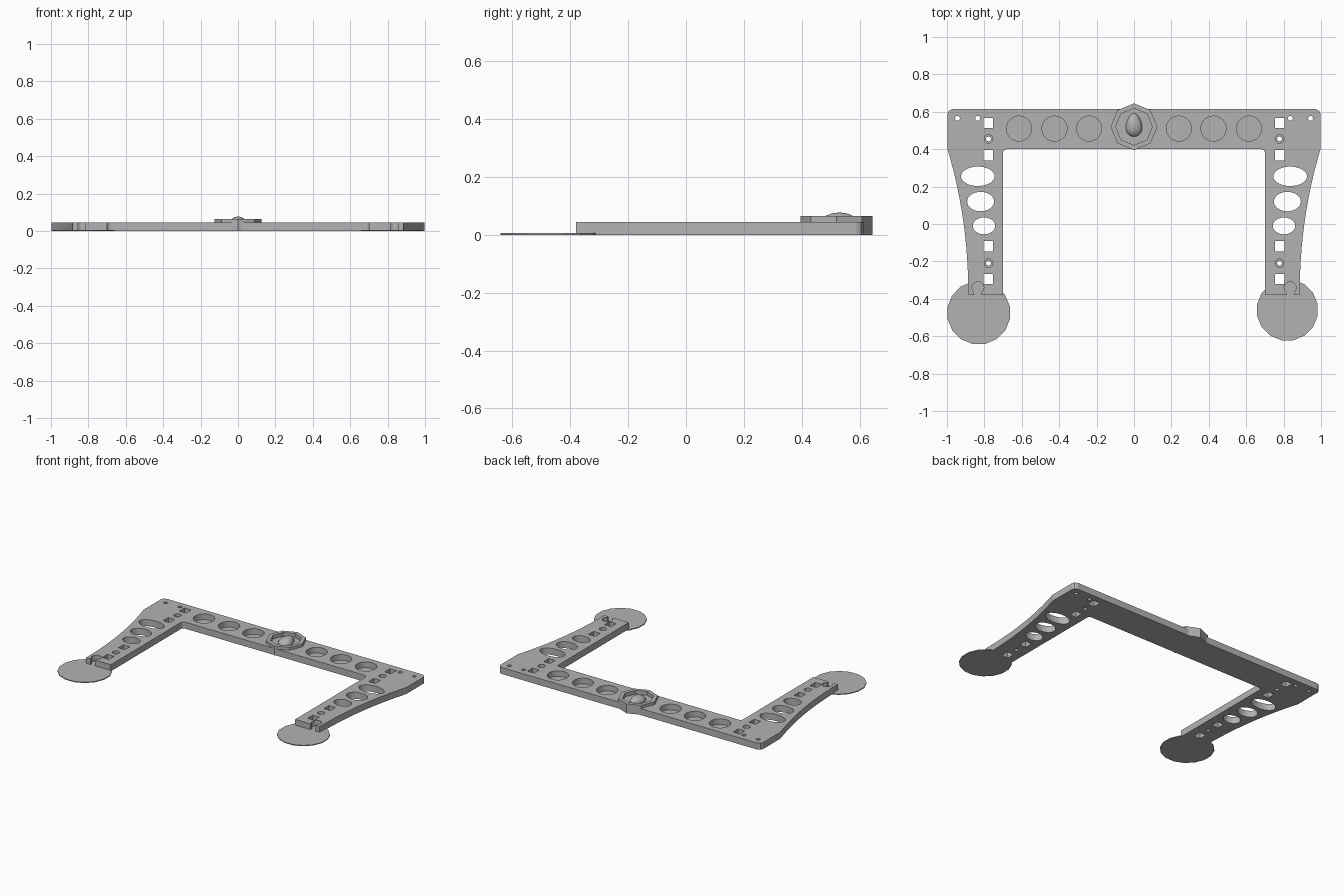
import bpy, bmesh, math

cube = bpy.data.objects.get("Cube")
if cube:
    bpy.data.objects.remove(cube, do_unlink=True)

grey = bpy.data.materials.new("plain_grey")
grey.use_nodes = True
colour = (0.45, 0.45, 0.45, 1)
grey.diffuse_color = colour
grey.node_tree.nodes["Principled BSDF"].inputs["Base Color"].default_value = colour


def prism(bm, points, z0, z1):
    """Extrude a flat outline from z0 to z1."""
    face = bm.faces.new([bm.verts.new((x, y, z0)) for x, y in points])
    up = bmesh.ops.extrude_face_region(bm, geom=[face])["geom"]
    bmesh.ops.translate(bm, vec=(0, 0, z1 - z0),
                        verts=[v for v in up if isinstance(v, bmesh.types.BMVert)])


def oval(x, y, rx, ry, n=32, start=0.0):
    return [(x + rx * math.cos(start + math.tau * i / n),
             y + ry * math.sin(start + math.tau * i / n)) for i in range(n)]


def box(x, y, w, h):
    return [(x - w, y - h), (x + w, y - h), (x + w, y + h), (x - w, y + h)]


def make(name, shapes):
    """Object from a list of (outline, z0, z1)."""
    bm = bmesh.new()
    for outline, z0, z1 in shapes:
        prism(bm, outline, z0, z1)
    bmesh.ops.recalc_face_normals(bm, faces=bm.faces)
    mesh = bpy.data.meshes.new(name)
    bm.to_mesh(mesh)
    bm.free()
    mesh.materials.append(grey)
    obj = bpy.data.objects.new(name, mesh)
    bpy.context.collection.objects.link(obj)
    return obj


def boolean(obj, other, operation):
    mod = obj.modifiers.new("cut", "BOOLEAN")
    mod.operation, mod.solver, mod.object = operation, "EXACT", other
    bpy.context.view_layer.objects.active = obj
    bpy.ops.object.modifier_apply(modifier=mod.name)


THICK = 0.045
HUB_Y = 0.52

# Frame outline: right half, then its mirror
fillet = [(0.72 - 0.02 * math.sin(a), 0.38 + 0.02 * math.cos(a))
          for a in (math.pi / 2 * i / 4 for i in range(5))]
fillet = [(0.70 + 0.70 - x + 0.0, y) for x, y in fillet]
inner = [(0.68 + 0.02 * math.sin(a), 0.38 + 0.02 * math.cos(a))
         for a in (math.pi / 2 * i / 4 for i in range(5))]
outer = [(0.886 + 0.111 * (i / 12) ** 2.1, -0.38 + 0.78 * i / 12) for i in range(13)]
half = inner + [(0.70, -0.38)] + outer + [(0.997, 0.59), (0.99, 0.605), (0.97, 0.615)]
frame = make("frame", [(half + [(-x, y) for x, y in reversed(half)], 0, THICK)])

# Octagonal hub merged into the crossbar
hub = make("hub_blank", [(oval(0, HUB_Y, 0.125, 0.125, 8, math.pi / 2), 0, 0.065)])
boolean(frame, hub, "UNION")
bpy.data.objects.remove(hub, do_unlink=True)

# Through holes in both legs
holes, sinks, slots = [], [], []
for s in (-1, 1):
    for y in (0.54, 0.367, -0.12, -0.294):
        holes.append((box(s * 0.78, y, 0.025, 0.028), -0.1, 0.1))
    for x, y in ((0.944, 0.565), (0.836, 0.565), (0.778, 0.455), (0.778, -0.21)):
        holes.append((oval(s * x, y, 0.013, 0.013, 16), -0.1, 0.1))
    for x, y, rx, ry in ((0.835, 0.255, 0.09, 0.052), (0.82, 0.12, 0.072, 0.052),
                         (0.802, -0.01, 0.06, 0.045)):
        holes.append((oval(s * x, y, rx, ry), -0.1, 0.1))
    # Counterbores around the screw holes
    for y in (0.455, -0.21):
        sinks.append((oval(s * 0.778, y, 0.023, 0.023, 16), 0.025, 0.1))
    # Keyhole slot at the foot of each leg
    arc = [(s * 0.835 + 0.032 * math.sin(a), -0.34 + 0.032 * math.cos(a))
           for a in (-2.5 + 5 * i / 16 for i in range(17))]
    slots.append((arc + [(arc[-1][0], -0.45), (arc[0][0], -0.45)], -0.1, 0.1))

# Round pockets along the crossbar and the octagonal recess in the hub
pockets = [(oval(s * x, 0.51, 0.067, 0.067), 0.006, 0.1)
           for s in (-1, 1) for x in (0.24, 0.425, 0.615)]
pockets.append((oval(0, HUB_Y, 0.098, 0.098, 8, math.pi / 2), 0.04, 0.1))

# Thin round pads under the feet
pads = [make("right_foot_pad", [(oval(-0.83, -0.475, 0.17, 0.17, 16, 0.2), 0, 0.006)]),
        make("left_foot_pad", [(oval(0.82, -0.46, 0.165, 0.165, 16, 0.2), 0, 0.006)])]

for shapes, targets in ((holes, [frame] + pads), (sinks, [frame]),
                        (slots, [frame]), (pockets, [frame])):
    cutter = make("cutter", shapes)
    cutter.hide_render = True
    for target in targets:
        boolean(target, cutter, "DIFFERENCE")
    bpy.data.objects.remove(cutter, do_unlink=True)

# Egg-shaped knob resting in the hub, narrower towards the back
bpy.ops.mesh.primitive_uv_sphere_add(segments=24, ring_count=12, radius=1,
                                     location=(0, 0.53, 0.042))
knob = bpy.context.object
knob.name = "hub_knob"
for v in knob.data.vertices:
    x, y, z = v.co
    v.co = (x * 0.043 * (1 - 0.25 * y), y * 0.063, z * 0.035)
knob.data.materials.append(grey)
bpy.ops.object.shade_smooth_by_angle(angle=math.radians(40))
